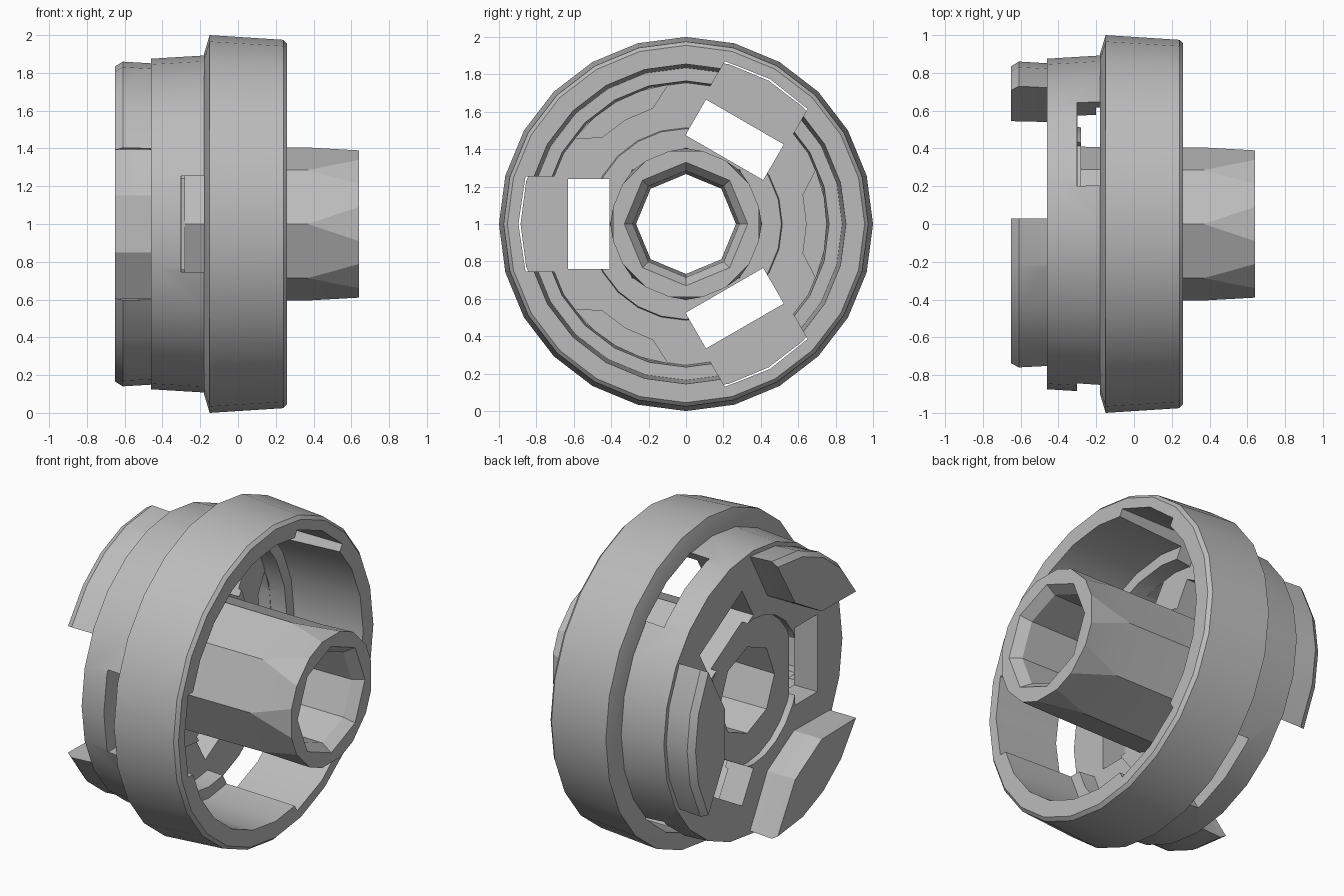
import bpy
import bmesh
from math import sin, cos, radians
from mathutils import Matrix

cube = bpy.data.objects.get("Cube")
if cube:
    bpy.data.objects.remove(cube, do_unlink=True)

grey = bpy.data.materials.new("plain grey")
grey.use_nodes = True
tone = (0.5, 0.5, 0.5, 1)
grey.diffuse_color = tone
grey.node_tree.nodes["Principled BSDF"].inputs["Base Color"].default_value = tone

AXIS = Matrix.Translation((0, 0, 1))      # the part turns about the x axis


def polar(r, deg):
    return r * cos(radians(deg)), r * sin(radians(deg))


def loft(name, sections, closed=False, turn=0):
    """Skin sections (x, [(y, z), ...]); closed joins the last to the first."""
    bm = bmesh.new()
    rings = [[bm.verts.new((x, y, z)) for y, z in pts] for x, pts in sections]
    pairs = list(zip(rings, rings[1:]))
    if closed:
        pairs.append((rings[-1], rings[0]))
    else:
        bm.faces.new(rings[0])
        bm.faces.new(rings[-1])
    n = len(rings[0])
    for a, b in pairs:
        for i in range(n):
            j = (i + 1) % n
            bm.faces.new((a[i], a[j], b[j], b[i]))
    bmesh.ops.remove_doubles(bm, verts=bm.verts, dist=0.0005)
    bmesh.ops.recalc_face_normals(bm, faces=bm.faces)
    bm.transform(AXIS @ Matrix.Rotation(radians(turn), 4, 'X'))
    mesh = bpy.data.meshes.new(name)
    bm.to_mesh(mesh)
    bm.free()
    mesh.materials.append(grey)
    obj = bpy.data.objects.new(name, mesh)
    bpy.context.collection.objects.link(obj)
    return obj


def select(obj):
    bpy.ops.object.select_all(action='DESELECT')
    obj.select_set(True)
    bpy.context.view_layer.objects.active = obj


def combine(target, tool, operation):
    tool.hide_render = True
    mod = target.modifiers.new(operation.lower(), 'BOOLEAN')
    mod.operation = operation
    mod.solver = 'EXACT'
    mod.object = tool
    select(target)
    bpy.ops.object.modifier_apply(modifier=mod.name)
    bpy.data.objects.remove(tool, do_unlink=True)


def circle(r, sides=24):
    return [polar(r, 360 * i / sides) for i in range(sides)]


def octagon(r, split=0):
    """Octagon whose corners can be split in two by an angle."""
    return [polar(r, 45 * k + s) for k in range(8) for s in (-split, split)]


def lug_outline(outer, grow):
    arc = [polar(outer, a) for a in (-32, -15, 0, 15, 32)]
    return arc + [(0.54 + grow, 0.15), (0.54 + grow, -0.15)]


# Stepped cup: thick rim, rear shoulder, floor with rear recess, inner ledge
profile = [(-0.46, 0.45), (-0.46, 0.875), (-0.18, 0.892), (-0.18, 0.9),
           (-0.15, 1.0), (0.24, 0.975), (0.26, 0.955), (0.26, 0.855),
           (-0.2, 0.835), (-0.2, 0.765), (-0.3, 0.755), (-0.3, 0.515),
           (-0.28, 0.51), (-0.28, 0.35), (-0.42, 0.35), (-0.42, 0.45)]
body = loft("stepped_cup", [(x, circle(r)) for x, r in profile], closed=True)

# Three hollow lugs on the rear
pocket = [polar(0.75, a) for a in (-22.5, -11, 0, 11, 22.5)]
pocket += [polar(0.645, a) for a in (14, 0, -14)]
for turn in (0, 120, 240):
    lug = loft("rear_lug", [(-0.65, lug_outline(0.835, 0.005)),
                            (-0.61, lug_outline(0.86, 0.003)),
                            (-0.44, lug_outline(0.85, 0))], turn=turn)
    combine(body, lug, 'UNION')
    combine(body, loft("pocket_cutter", [(-0.6, pocket), (-0.25, pocket)],
                       turn=turn), 'DIFFERENCE')

# Three floor windows, each with a channel running out through the rim
window = [(0.41, -0.24), (0.63, -0.24), (0.63, 0.24), (0.41, 0.24)]
channel = [(0.7, -0.255), (0.858, -0.255), (0.896, 0),
           (0.858, 0.255), (0.7, 0.255)]
for turn in (60, 180, 300):
    combine(body, loft("window_cutter", [(-0.5, window), (-0.25, window)],
                       turn=turn), 'DIFFERENCE')
    combine(body, loft("channel_cutter", [(-0.301, channel), (0.3, channel)],
                       turn=turn), 'DIFFERENCE')

# Octagonal hub tube, its front corners split, with a chamfered bore
hub = loft("hub_tube", [(-0.42, octagon(0.41)), (0.37, octagon(0.405)),
                        (0.64, octagon(0.4, 13)), (0.64, octagon(0.33)),
                        (0.58, octagon(0.285)), (-0.42, octagon(0.267))],
           closed=True)

for obj in (body, hub):
    select(obj)
    bpy.ops.object.shade_smooth_by_angle(angle=radians(19))
